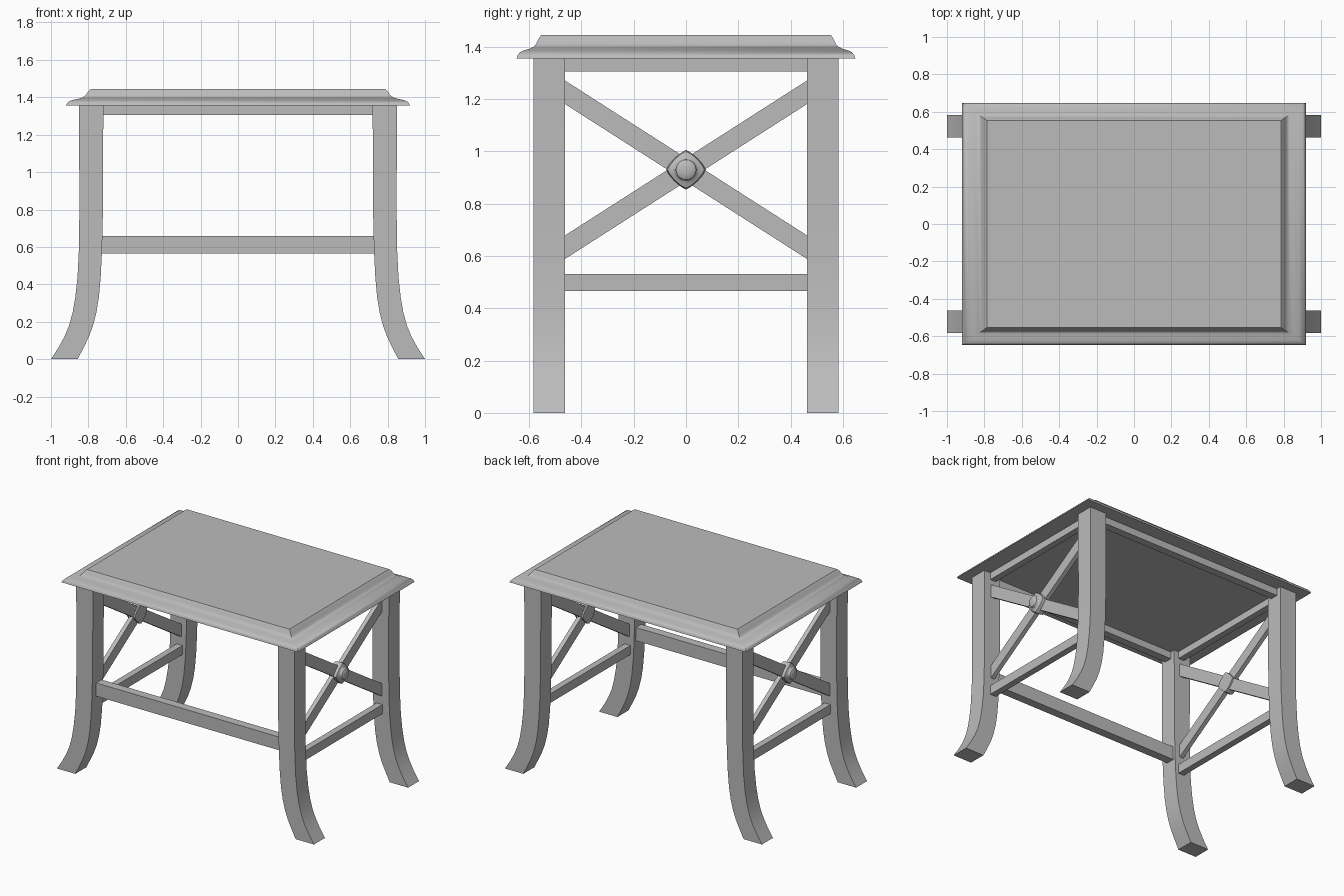
import bpy, bmesh, math
from mathutils import Vector

if "Cube" in bpy.data.objects:
    bpy.data.objects.remove(bpy.data.objects["Cube"], do_unlink=True)

grey = bpy.data.materials.new("painted_grey")
grey.use_nodes = True
GREY = (0.5, 0.5, 0.5, 1)
grey.diffuse_color = GREY
grey.node_tree.nodes["Principled BSDF"].inputs["Base Color"].default_value = GREY


def loft(name, rings, angle=30):
    """Skin a list of equal-length rings and cap both ends."""
    bm = bmesh.new()
    loops = [[bm.verts.new(p) for p in ring] for ring in rings]
    n = len(loops[0])
    for a, b in zip(loops, loops[1:]):
        for i in range(n):
            j = (i + 1) % n
            bm.faces.new((a[i], a[j], b[j], b[i]))
    bm.faces.new(loops[0][::-1])
    bm.faces.new(loops[-1])
    bmesh.ops.recalc_face_normals(bm, faces=bm.faces)
    mesh = bpy.data.meshes.new(name)
    bm.to_mesh(mesh)
    bm.free()
    mesh.materials.append(grey)
    obj = bpy.data.objects.new(name, mesh)
    bpy.context.collection.objects.link(obj)
    bpy.ops.object.select_all(action="DESELECT")
    obj.select_set(True)
    bpy.context.view_layer.objects.active = obj
    bpy.ops.object.shade_smooth_by_angle(angle=math.radians(angle))
    return obj


def rect(hx, hy, z):
    return [(-hx, -hy, z), (hx, -hy, z), (hx, hy, z), (-hx, hy, z)]


def box(name, x0, x1, y0, y1, z0, z1):
    cx, cy = (x0 + x1) / 2, (y0 + y1) / 2
    rings = [[(cx + x, cy + y, z) for x, y, z in rect((x1 - x0) / 2, (y1 - y0) / 2, h)]
             for h in (z0, z1)]
    return loft(name, rings)


# Moulded top: nested rectangles, (inset fraction, height)
moulding = [(0, 1.355), (0.04, 1.367), (0.12, 1.378), (0.28, 1.386), (0.5, 1.392),
            (0.68, 1.4), (0.77, 1.408), (0.84, 1.42), (0.92, 1.435), (1, 1.445)]
loft("table_top", [rect(0.92 - 0.133 * t, 0.648 - 0.094 * t, z) for t, z in moulding], 35)

# Flared legs: (height, inner x, outer x)
leg_profile = [(0, 0.857, 1.0), (0.06, 0.826, 0.961), (0.12, 0.797, 0.928),
               (0.18, 0.775, 0.903), (0.25, 0.757, 0.884), (0.33, 0.744, 0.87),
               (0.44, 0.734, 0.858), (0.58, 0.727, 0.851), (0.8, 0.722, 0.848),
               (1.355, 0.72, 0.85)]
INNER, OUTER = 0.462, 0.584
for sx, side in ((1, "left"), (-1, "right")):
    for sy, end in ((-1, "front"), (1, "back")):
        loft(f"{end}_{side}_leg",
             [[(sx * a, sy * INNER, z), (sx * b, sy * INNER, z),
               (sx * b, sy * OUTER, z), (sx * a, sy * OUTER, z)] for z, a, b in leg_profile])

# Rails under the top, and the single front stretcher
for sy, end in ((-1, "front"), (1, "back")):
    y0, y1 = sorted((sy * 0.495, sy * 0.55))
    box(f"{end}_rail", -0.722, 0.722, y0, y1, 1.306, 1.355)
box("front_stretcher", -0.73, 0.73, -0.54, -0.48, 0.565, 0.658)


def boss_ring(x, radius, power):
    """Rounded diamond (low power) to circle (power 2) in the side plane."""
    ring = []
    for i in range(24):
        a = math.tau * i / 24
        c, s = math.cos(a), math.sin(a)
        r = radius / (abs(c) ** power + abs(s) ** power) ** (1 / power)
        ring.append((x, r * c, 0.93 + r * s))
    return ring


# Side frames: rail, stretcher, crossed braces and a boss
boss = [(0.755, 0.07, 1.25), (0.802, 0.076, 1.25), (0.814, 0.07, 1.3), (0.82, 0.05, 1.6),
        (0.824, 0.042, 2), (0.836, 0.038, 2), (0.842, 0.028, 2), (0.844, 0.012, 2)]
for sx, side in ((1, "left"), (-1, "right")):
    x0, x1 = sorted((sx * 0.755, sx * 0.8))
    box(f"{side}_rail", x0, x1, -0.465, 0.465, 1.306, 1.355)
    box(f"{side}_stretcher", x0, x1, -0.465, 0.465, 0.467, 0.531)
    for slope, label in ((1, "rising"), (-1, "falling")):
        rings = []
        for y in (-0.465, 0.465):
            z = 0.93 + slope * y * 0.64
            rings.append([(sx * 0.765, y, z - 0.045), (sx * 0.795, y, z - 0.045),
                          (sx * 0.795, y, z + 0.045), (sx * 0.765, y, z + 0.045)])
        loft(f"{side}_{label}_brace", rings)
    loft(f"{side}_boss", [[(sx * p[0], p[1], p[2]) for p in boss_ring(*b)] for b in boss], 40)
